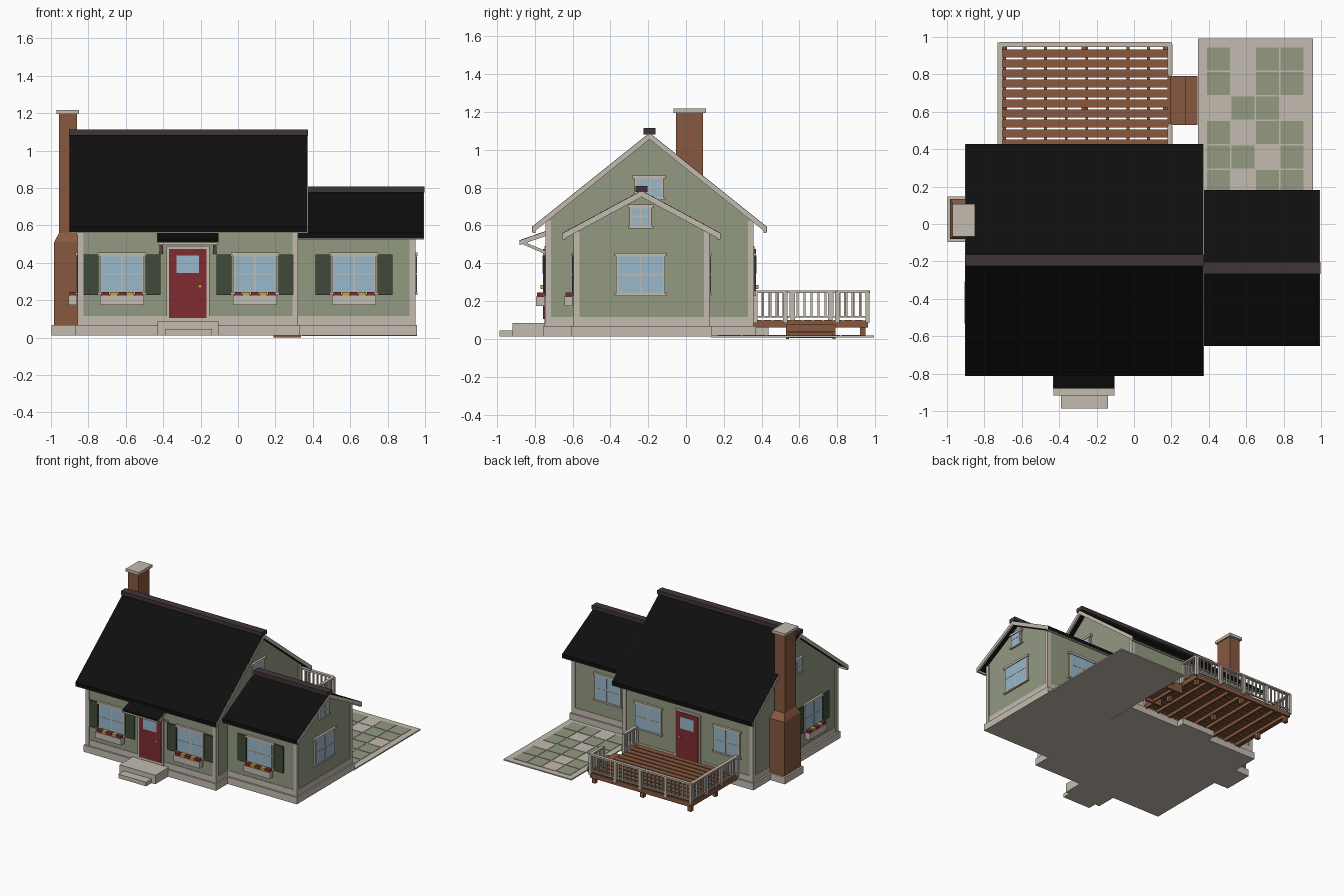
import bpy
import bmesh

old = bpy.data.objects.get("Cube")
if old:
    bpy.data.objects.remove(old, do_unlink=True)


def paint(name, code):
    """Flat material from a display colour code, stored as linear values."""
    parts = [int(code[i:i + 2], 16) / 255 for i in (0, 2, 4)]
    colour = [c / 12.92 if c < .04 else ((c + .055) / 1.055) ** 2.4 for c in parts] + [1]
    mat = bpy.data.materials.new(name)
    mat.use_nodes = True
    mat.diffuse_color = colour
    mat.node_tree.nodes["Principled BSDF"].inputs["Base Color"].default_value = colour
    return mat


SIDING = paint("sage siding", "939A82")
CREAM = paint("cream trim", "C4BBB0")
ROOF = paint("black roofing", "0E0E0E")
RIDGE = paint("dark ridge", "403537")
RED = paint("deep red", "802B30")
GLASS = paint("pale blue glass", "98B8CB")
BROWN = paint("brick and timber brown", "87583F")
SHUTTER = paint("dark green", "3E4A39")
YELLOW = paint("yellow", "C9A53C")


def finish(name, bm, mat):
    bmesh.ops.recalc_face_normals(bm, faces=bm.faces)
    mesh = bpy.data.meshes.new(name)
    bm.to_mesh(mesh)
    bm.free()
    mesh.materials.append(mat)
    obj = bpy.data.objects.new(name, mesh)
    bpy.context.collection.objects.link(obj)
    return obj


def loft(bm, first, second):
    """Close a solid between two matching loops of points."""
    a, b = [[bm.verts.new(p) for p in loop] for loop in (first, second)]
    bm.faces.new(a)
    bm.faces.new(b[::-1])
    for i in range(len(a)):
        j = (i + 1) % len(a)
        bm.faces.new((a[i], a[j], b[j], b[i]))


def rect(x0, x1, y0, y1, z):
    return [(x0, y0, z), (x1, y0, z), (x1, y1, z), (x0, y1, z)]


def boxes(name, mat, *items):
    bm = bmesh.new()
    for x0, x1, y0, y1, z0, z1 in items:
        loft(bm, rect(x0, x1, y0, y1, z0), rect(x0, x1, y0, y1, z1))
    return finish(name, bm, mat)


def extrude_x(name, mat, profile, *spans):
    bm = bmesh.new()
    for x0, x1 in spans:
        loft(bm, [(x0, y, z) for y, z in profile], [(x1, y, z) for y, z in profile])
    return finish(name, bm, mat)


def wall_frame(side, at):
    """Turn (along, outward, height) ranges on a wall into a box."""
    sign = 1 if side in ("back", "right") else -1

    def place(u0, u1, d0, d1, z0, z1):
        near, far = sorted((at + sign * d0, at + sign * d1))
        if side in ("front", "back"):
            return (u0, u1, near, far, z0, z1)
        return (near, far, u0, u1, z0, z1)
    return place


def window(name, place, c, half, z0, z1, shutters=False, flowers=False):
    h = half
    boxes(name + "_casing", CREAM,
          place(c - h, c + h, 0, .012, z0, z1),
          place(c - h - .01, c + h + .01, 0, .018, z1 - .018, z1),
          place(c - h - .01, c + h + .01, 0, .018, z0, z0 + .012))
    mid, gap, edge = (z0 + z1) / 2, .005, h - .012
    panes = []
    for u0, u1 in ((c - edge, c - gap), (c + gap, c + edge)):
        for low, high in ((z0 + .016, mid - gap), (mid + gap, z1 - .02)):
            panes.append(place(u0, u1, .01, .014, low, high))
    boxes(name + "_glass", GLASS, *panes)
    if shutters:
        boxes(name + "_shutters", SHUTTER,
              *[place(c + s * .166 - .04, c + s * .166 + .04, 0, .012, z0, z1 - .01)
                for s in (-1, 1)])
    if flowers:
        boxes(name + "_flower_box", CREAM, place(c - h, c + h, .012, .055, .175, .225))
        for label, mat, spots in (("red", RED, (-.09, 0, .09)), ("yellow", YELLOW, (-.045, .045))):
            boxes(name + "_" + label + "_flowers", mat,
                  *[place(c + s - .02, c + s + .02, .018, .05, .22, .245) for s in spots])


def door(name, place, c):
    boxes(name + "_frame", CREAM, place(c - .115, c + .115, 0, .012, .085, .49))
    boxes(name + "_panel", RED, place(c - .1, c + .1, .01, .018, .105, .475))
    boxes(name + "_glass", GLASS, place(c - .06, c + .06, .016, .021, .345, .44))
    boxes(name + "_knob", YELLOW, place(c + .055, c + .075, .018, .032, .265, .285))


def block(name, x0, x1, roof0, roof1, mid, half, over, peak, slope, corners):
    """Walls, trim, footing and gable roof of one part of the house."""
    thick = .03
    eave = peak - thick - slope * half
    extrude_x(name + "_walls", SIDING,
              [(mid - half, .06), (mid + half, .06), (mid + half, eave),
               (mid, peak - thick), (mid - half, eave)], (x0, x1))
    y0, y1 = mid - half, mid + half
    boxes(name + "_foundation", CREAM, (x0 - .018, x1 + .015, y0 - .018, y1 + .018, .012, .068))
    boxes(name + "_baseboard", CREAM, (x0 - .004, x1 + .004, y0 - .004, y1 + .004, .068, .115))
    w, out = .024, .007
    boxes(name + "_corner_boards", CREAM,
          *[(x - out, x + w, y - out, y + w, .068, eave) if x == x0 and y == y0 else
            (x - out, x + w, y - w, y + out, .068, eave) if x == x0 else
            (x - w, x + out, y - out, y + w, .068, eave) if y == y0 else
            (x - w, x + out, y - w, y + out, .068, eave)
            for x in corners for y in (y0, y1)])

    def shell(reach, top, depth):
        low = top - slope * reach
        return [(mid - reach, low), (mid, top), (mid + reach, low),
                (mid + reach, low - depth), (mid, top - depth), (mid - reach, low - depth)]
    extrude_x(name + "_roof", ROOF, shell(over, peak, thick), (roof0, roof1))
    extrude_x(name + "_rake_boards", CREAM, shell(over - .001, peak - .003, thick + .002),
              (roof0 - .003, roof0 + .01), (roof1 - .01, roof1 + .003))
    low = peak - slope * over - thick
    boxes(name + "_fascia", CREAM,
          *[(roof0, roof1, mid + s * (over - .01) - .008, mid + s * (over - .01) + .008,
             low - .005, low + .014) for s in (-1, 1)])
    boxes(name + "_ridge_cap", RIDGE, (roof0 - .004, roof1 + .004, mid - .031, mid + .031,
                                       peak - .008, peak + .024))


block("main", -.85, .315, -.9, .37, -.193, .544, .62, 1.09, .8, (-.85, .315))
block("wing", .315, .942, .318, .992, -.235, .353, .418, .785, .54, (.942,))

# Windows and doors
front, back = wall_frame("front", -.737), wall_frame("back", .351)
for label, x in (("left", .09), ("right", -.62)):
    window("front_" + label + "_window", front, x, .118, .228, .455, True, True)
    window("back_" + label + "_window", back, x, .118, .228, .455)
window("wing_front_window", wall_frame("front", -.588), .62, .118, .228, .455, True, True)
window("wing_back_window", wall_frame("back", .118), .62, .118, .228, .455)
gable = wall_frame("right", .942)
window("wing_side_window", gable, -.24, .13, .228, .455)
window("wing_attic_window", gable, -.24, .058, .585, .71)
window("main_attic_window", wall_frame("right", .315), -.195, .077, .735, .865)
side = wall_frame("left", -.85)
window("right_side_window", side, -.42, .112, .228, .455, True, True)
window("right_attic_window", side, -.195, .077, .735, .865)
door("front_door", front, -.268)
door("back_door", back, -.268)

# Entrance canopy with braces
top = [(-.88, .522), (-.735, .572), (-.735, .56), (-.88, .51)]
extrude_x("canopy_roof", ROOF, top, (-.43, -.105))
extrude_x("canopy_trim", CREAM, [(y, z - .014) for y, z in top], (-.427, -.108))
extrude_x("canopy_side_trim", CREAM, [(y, z - .003) for y, z in top],
          (-.432, -.424), (-.111, -.103))
extrude_x("canopy_braces", CREAM,
          [(-.86, .515), (-.735, .462), (-.735, .445), (-.86, .498)],
          (-.42, -.402), (-.133, -.115))

# Steps
boxes("front_stoop", CREAM, (-.43, -.105, -.918, -.745, .012, .085))
boxes("front_step", CREAM, (-.39, -.14, -.987, -.91, .012, .045))
boxes("back_stoop", CREAM, (-.42, -.115, .36, .435, .012, .06))

# Chimney
boxes("chimney_footing", CREAM, (-.998, -.86, -.096, .148, .012, .068))
bm = bmesh.new()
base = (-.983, -.85, -.08, .134)
shaft = (-.957, -.862, -.053, .09)
loft(bm, rect(*base, .06), rect(*base, .51))
loft(bm, rect(*base, .51), rect(*shaft, .56))
loft(bm, rect(*shaft, .56), rect(*shaft, 1.2))
finish("chimney", bm, BROWN)
boxes("chimney_cap", CREAM, (-.97, -.85, -.066, .106, 1.195, 1.218))

# Deck
west, east, south, north = -.73, .205, .355, .972
pitch = .0535
boxes("deck_boards", BROWN,
      *[(west + .02, east - .015, south + i * pitch, south + i * pitch + .043, .085, .1)
        for i in range(11)])
boxes("deck_joists", BROWN,
      *[(west + .03 + i * .11, west + .045 + i * .11, south, north - .02, .06, .085)
        for i in range(9)])
boxes("deck_rim", BROWN, (west + .01, east - .01, north - .025, north - .01, .06, .098),
      (west + .01, west + .025, south, north - .01, .06, .098),
      (east - .025, east - .01, south, north - .01, .06, .098))
boxes("deck_supports", BROWN,
      *[(x, x + .03, y, y + .03, .015, .062) for x in (-.71, -.28, .155) for y in (.6, .92)])

# Deck railing, open on the side with the stairs
rails, balusters, posts = [], [], []


def railing(along_x, fixed, start, end, bays):
    def put(a0, a1, h, z0, z1):
        if along_x:
            return (a0, a1, fixed - h, fixed + h, z0, z1)
        return (fixed - h, fixed + h, a0, a1, z0, z1)
    rails.extend((put(start, end, .013, .243, .256), put(start, end, .007, .112, .122)))
    for i in range(bays + 1):
        p = start + (end - start) * i / bays
        posts.append(put(p - .011, p + .011, .011, .085, .25))
    count = round((end - start) / .036)
    for i in range(1, count):
        p = start + (end - start) * i / count
        balusters.append(put(p - .005, p + .005, .005, .115, .246))


railing(True, north - .013, west + .012, east - .012, 4)
railing(False, west + .013, south + .012, north - .012, 3)
railing(False, east - .013, south + .012, .525, 1)
railing(False, east - .013, .8, north - .012, 1)
boxes("deck_handrails", CREAM, *rails)
boxes("deck_balusters", CREAM, *balusters)
boxes("deck_posts", CREAM, *posts)

# Deck stairs
boxes("stair_treads", BROWN, (.19, .275, .53, .79, .062, .075), (.265, .34, .53, .79, .03, .043))
extrude_x("stair_risers", BROWN, [(.54, .005), (.78, .005), (.78, .065), (.54, .065)], (.262, .272))
boxes("stair_stringers", BROWN,
      *[(x0, x1, y, y + .015, 0, z) for y in (.53, .775)
        for x0, x1, z in ((.19, .272, .064), (.265, .337, .032))])

# Patio with a chequer of green tiles
boxes("patio_slab", CREAM, (.342, .957, .13, .993, .008, .018))
pattern = ("G.GG", "G.GG", ".GG.", "G.GG", "GG.G", "G.GG")
size, gap = .131, .008
for label, mark, mat in (("green", "G", SIDING), ("cream", ".", CREAM)):
    tiles = []
    for row, line in enumerate(pattern):
        for col, cell in enumerate(line):
            if cell == mark:
                x, y = .389 + col * size, .945 - row * size
                tiles.append((x, x + size - gap, y - size + gap, y, .015, .021))
    boxes("patio_" + label + "_tiles", mat, *tiles)
